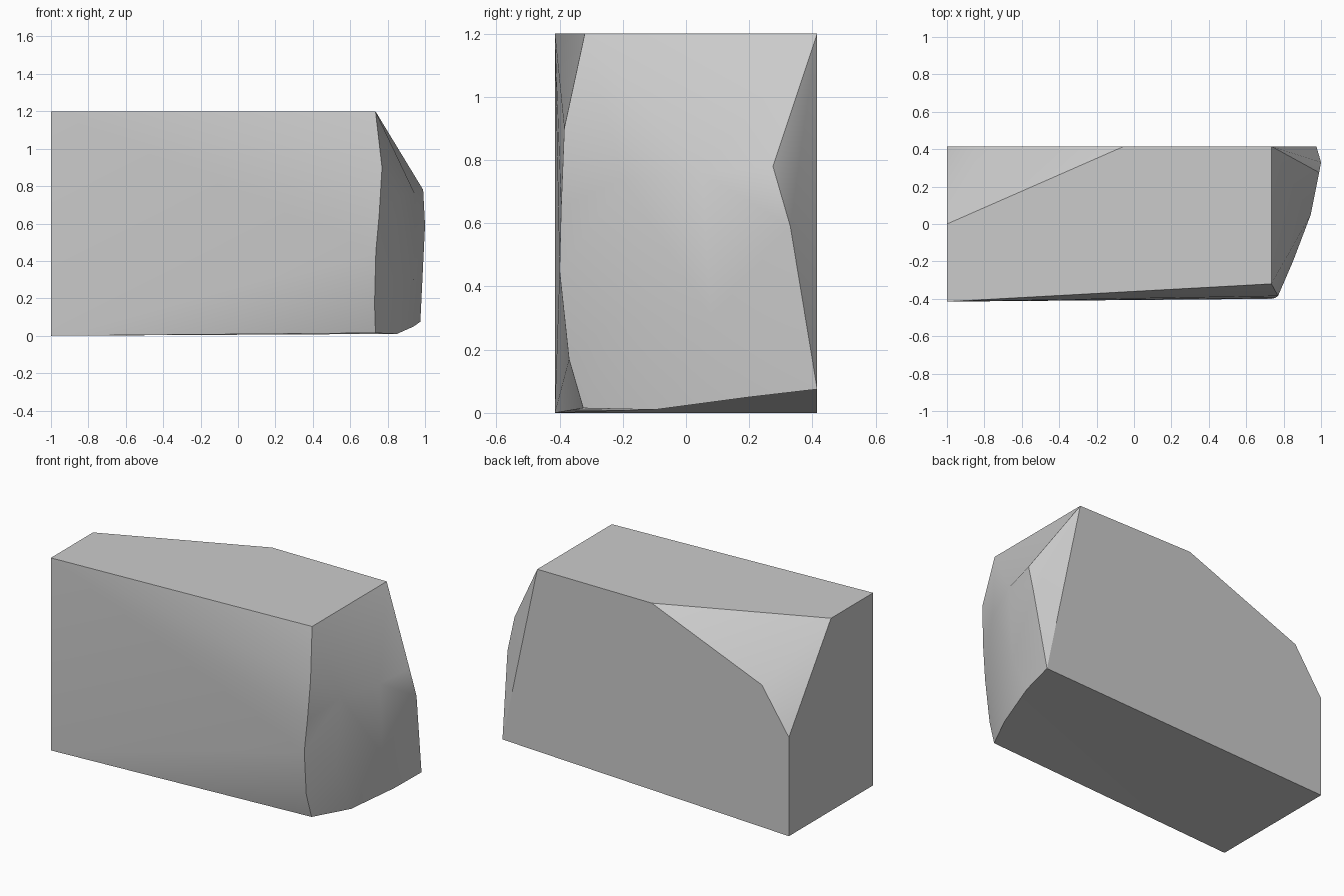
import bpy
import bmesh

cube = bpy.data.objects.get("Cube")
if cube:
    bpy.data.objects.remove(cube, do_unlink=True)

stone = bpy.data.materials.new("light_grey_stone")
stone.use_nodes = True
stone.diffuse_color = (0.6, 0.6, 0.6, 1)
stone.node_tree.nodes["Principled BSDF"].inputs["Base Color"].default_value = (0.6, 0.6, 0.6, 1)

D = 0.415   # half depth
H = 1.2     # height

points = {
    # square left end with a chipped upper back corner
    "left_low": (-1, -D, 0), "left_top": (-1, -D, H),
    "back_low": (-1, D, 0), "chip_low": (-1, D, 0.616),
    "chip_mid": (-0.814, D, 0.893), "chip_top": (-0.054, D, H),
    "chip_side": (-1, 0, H),
    # broken front edge, top to bottom
    "f0": (0.735, -0.32, H), "f1": (0.77, -0.385, 0.9),
    "f2": (0.755, -0.395, 0.65), "f3": (0.737, -0.4, 0.45),
    "f4": (0.73, -0.37, 0.17), "f5": (0.735, -0.325, 0.015),
    # broken lower edge and back edge
    "b1": (0.85, -0.1, 0.01), "b2": (0.94, 0.2, 0.05),
    "b3": (0.975, D, 0.075), "s1": (1, 0.33, 0.59),
    "s2": (0.99, 0.275, 0.78), "top": (0.735, D, H),
    # bulge of the broken end
    "r1": (0.85, -0.2, 0.74), "r2": (0.945, 0.05, 0.76),
    "r3": (0.83, -0.22, 0.3), "r4": (0.94, 0.08, 0.3),
}

# Each patch is shaded smooth inside and sharp at its border
patches = {
    "front": ["left_top f0 f1", "left_top f1 f2", "left_top f2 f3 left_low",
              "left_low f3 f4", "left_low f4 f5"],
    "top": ["left_top f0 top chip_top chip_side"],
    "left": ["left_low left_top chip_side chip_low back_low"],
    "back": ["back_low chip_low chip_mid chip_top top b3"],
    "bottom": ["left_low f5 b1 b2", "left_low b2 b3 back_low"],
    "chip": ["chip_side chip_top chip_mid", "chip_side chip_mid chip_low"],
    "sliver": ["top s2 s1", "top s1 b3"],
    "broken_end": ["f0 f1 r1", "f0 r1 r2", "f0 r2 top", "top r2 s2",
                   "f1 f2 r1", "f2 f3 r1", "f3 r3 r1", "f3 f4 r3",
                   "f4 f5 r3", "f5 b1 r3", "r1 r3 r4 r2", "r3 b1 r4",
                   "b1 b2 r4", "b2 b3 r4", "r4 b3 s1", "r2 r4 s1", "r2 s1 s2"],
}

bm = bmesh.new()
verts = {name: bm.verts.new(co) for name, co in points.items()}
patch_of = {}
for patch, faces in patches.items():
    for names in faces:
        face = bm.faces.new([verts[n] for n in names.split()])
        face.smooth = True
        patch_of[face] = patch
for edge in bm.edges:
    edge.smooth = len({patch_of[f] for f in edge.link_faces}) == 1
bmesh.ops.recalc_face_normals(bm, faces=bm.faces[:])

mesh = bpy.data.meshes.new("broken_block")
bm.to_mesh(mesh)
bm.free()
mesh.materials.append(stone)
block = bpy.data.objects.new("broken_block", mesh)
bpy.context.collection.objects.link(block)
